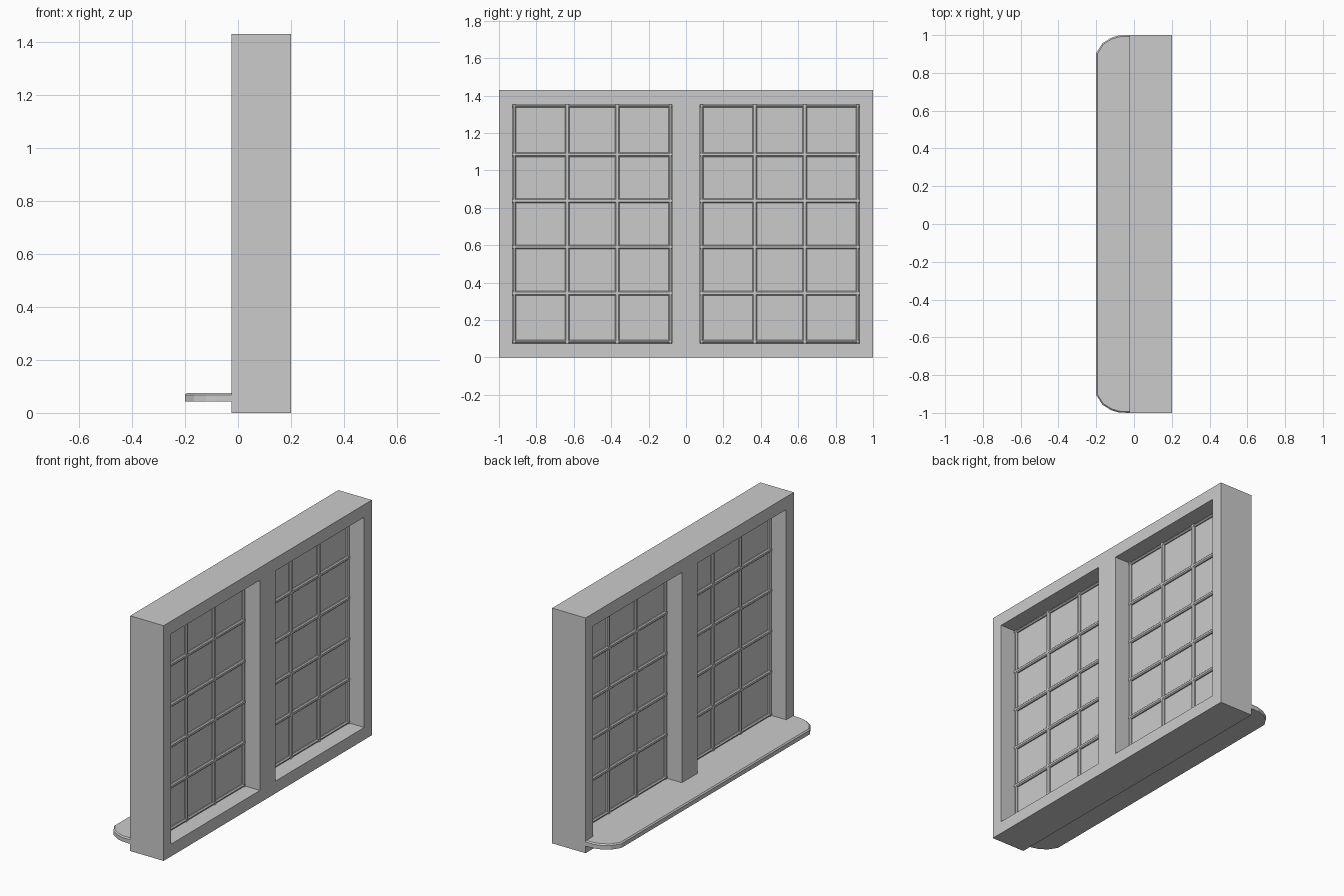
import bpy, bmesh, math
from mathutils import Matrix, Vector

if "Cube" in bpy.data.objects:
    bpy.data.objects.remove(bpy.data.objects["Cube"])

MID = 0.0875          # middle of the wall thickness in x
Z0, Z1 = 0.075, 1.353  # opening heights
Y0, Y1 = 0.075, 0.927  # opening extents on each side


def finish(name, bm):
    bmesh.ops.recalc_face_normals(bm, faces=bm.faces)
    me = bpy.data.meshes.new(name)
    bm.to_mesh(me)
    bm.free()
    ob = bpy.data.objects.new(name, me)
    bpy.context.collection.objects.link(ob)
    return ob


def box(bm, lo, hi):
    lo, hi = Vector(lo), Vector(hi)
    m = Matrix.Translation((lo + hi) / 2) @ Matrix.Diagonal((*(hi - lo), 1))
    return bmesh.ops.create_cube(bm, size=1, matrix=m)["verts"]


def bar(bm, y0, z0, y1, z1, w, d=0.034, bevel=0.006):
    """Glazing bar with chamfered long edges, w wide and d deep."""
    h = w / 2
    vertical = abs(z1 - z0) > abs(y1 - y0)
    py, pz = (h, 0) if vertical else (0, h)
    verts = box(bm, (MID - d / 2, y0 - py, z0 - pz), (MID + d / 2, y1 + py, z1 + pz))
    edges = {e for v in verts for e in v.link_edges}
    axis = 2 if vertical else 1
    long_edges = [e for e in edges
                  if abs(e.verts[0].co[axis] - e.verts[1].co[axis]) > 0.1]
    bmesh.ops.bevel(bm, geom=long_edges, offset=bevel, segments=1, affect='EDGES')


# Outer frame with central mullion: sheet with two openings, thickened
bm = bmesh.new()
ys = [-1, -Y1, -Y0, Y0, Y1, 1]
zs = [0, Z0, Z1, 1.43]
grid = [[bm.verts.new((MID, y, z)) for z in zs] for y in ys]
for i in range(5):
    for j in range(3):
        if j == 1 and i in (1, 3):
            continue
        bm.faces.new((grid[i][j], grid[i + 1][j], grid[i + 1][j + 1], grid[i][j + 1]))
frame = finish("window_frame", bm)
mod = frame.modifiers.new("thickness", 'SOLIDIFY')
mod.thickness = 0.225
mod.offset = 0

# Glazing bars and glass for both windows
for side, name in ((-1, "left"), (1, "right")):
    a, b = sorted((side * Y0, side * Y1))
    bm = bmesh.new()
    edge = 0.018
    for y in (a + edge / 2, b - edge / 2):
        bar(bm, y, Z0, y, Z1, edge)
    for z in (Z0 + edge / 2, Z1 - edge / 2):
        bar(bm, a, z, b, z, edge)
    c = (a + b) / 2
    for y in (c - 0.134, c + 0.134):
        bar(bm, y, Z0, y, Z1, 0.024)
    for k in range(4):
        z = 0.343 + 0.247 * k
        bar(bm, a, z, b, z, 0.024)
    finish(name + "_glazing_bars", bm)

    bm = bmesh.new()
    box(bm, (MID - 0.004, a, Z0), (MID + 0.004, b, Z1))
    finish(name + "_glass", bm)

# Sill with rounded outer corners and chamfered top rim
half = [(-0.025, 1.0), (-0.08, 0.998), (-0.12, 0.986), (-0.167, 0.957), (-0.2, 0.905)]
outline = half + [(x, -y) for x, y in reversed(half)]
bm = bmesh.new()
low = [bm.verts.new((x, y, 0.043)) for x, y in outline]
top = [bm.verts.new((x, y, Z0)) for x, y in outline]
bm.faces.new(low)
bm.faces.new(top)
n = len(outline)
for i in range(n):
    k = (i + 1) % n
    bm.faces.new((low[i], low[k], top[k], top[i]))
rim = [bm.edges.get((top[i], top[i + 1])) for i in range(n - 1)]
bmesh.ops.recalc_face_normals(bm, faces=bm.faces)
bmesh.ops.bevel(bm, geom=rim, offset=0.007, segments=1, affect='EDGES')
finish("sill", bm)
